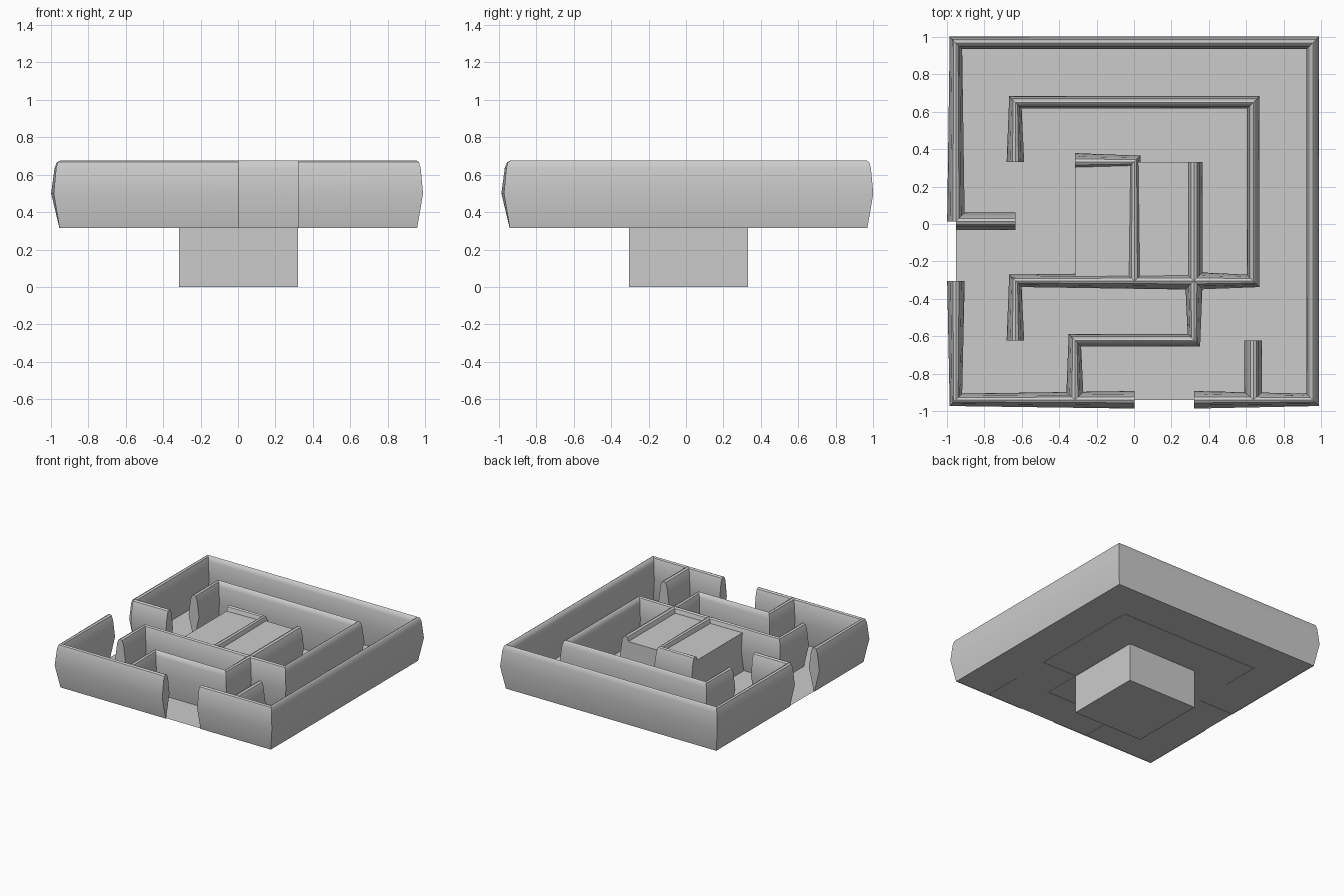
import bpy, bmesh, math
from mathutils import Vector

if "Cube" in bpy.data.objects:
    bpy.data.objects.remove(bpy.data.objects["Cube"])

grey = bpy.data.materials.new("plain grey")
grey.diffuse_color = (0.6, 0.6, 0.6, 1)
grey.use_nodes = True
grey.node_tree.nodes["Principled BSDF"].inputs["Base Color"].default_value = grey.diffuse_color

CELL = 0.318                       # maze grid spacing
CX, CY = 0.002, 0.014              # maze centre
FLOOR_Z = 0.317

# half section of a wall: (share of half thickness, height)
HALF = [(0.06, 0.315), (1.0, 0.5), (0.62, 0.635), (0.35, 0.667)]
SECTION = HALF + [(0.0, 0.675)] + [(-o, z) for o, z in reversed(HALF)]
THICK = 0.047


def grid(i, j):
    return Vector((CX + (i - 3) * CELL, CY + (j - 3) * CELL))


def finish(name, bm):
    bmesh.ops.recalc_face_normals(bm, faces=bm.faces)
    me = bpy.data.meshes.new(name)
    bm.to_mesh(me)
    bm.free()
    me.materials.append(grey)
    ob = bpy.data.objects.new(name, me)
    bpy.context.collection.objects.link(ob)
    return ob


def wall(name, cells):
    """Sweep the bulging wall section along a path of grid points."""
    pts = [grid(*c) for c in cells]
    bm = bmesh.new()
    rings = []
    for k, p in enumerate(pts):
        normals = []
        if k > 0:
            d = (p - pts[k - 1]).normalized()
            normals.append(Vector((-d.y, d.x)))
        if k < len(pts) - 1:
            d = (pts[k + 1] - p).normalized()
            normals.append(Vector((-d.y, d.x)))
        n = sum(normals, Vector((0, 0))).normalized() * THICK
        rings.append([bm.verts.new((p.x + n.x * o, p.y + n.y * o, z)) for o, z in SECTION])
    count = len(SECTION)
    for a, b in zip(rings, rings[1:]):
        for s in range(count):
            t = (s + 1) % count
            bm.faces.new((a[s], a[t], b[t], b[s]))
    bm.faces.new(rings[0])
    bm.faces.new(rings[-1])
    ob = finish(name, bm)
    bpy.ops.object.select_all(action='DESELECT')
    ob.select_set(True)
    bpy.context.view_layer.objects.active = ob
    bpy.ops.object.shade_smooth_by_angle(angle=math.radians(40))


# maze walls
wall("outer_wall", [(0, 3), (0, 6), (6, 6), (6, 0), (4, 0)])
wall("outer_corner_wall", [(0, 2), (0, 0), (3, 0)])
wall("left_stub_wall", [(0, 3), (1, 3)])
wall("front_stub_wall", [(5, 0), (5, 1)])
wall("front_step_wall", [(2, 0), (2, 1), (4, 1), (4, 2)])
wall("front_inner_wall", [(1, 1), (1, 2), (4, 2)])
wall("ring_wall", [(4, 2), (5, 2), (5, 5), (1, 5), (1, 4)])
wall("centre_right_wall", [(4, 2), (4, 4)])
wall("centre_hook_wall", [(2, 4), (3, 4), (3, 2)])

# thin floor sheet
bm = bmesh.new()
bm.faces.new([bm.verts.new((*grid(i, j), FLOOR_Z)) for i, j in ((0, 0), (6, 0), (6, 6), (0, 6))])
finish("maze_floor", bm)

# central cube carrying the maze
bm = bmesh.new()
bmesh.ops.create_cube(bm, size=2 * CELL)
bmesh.ops.translate(bm, verts=bm.verts, vec=(CX, CY, CELL))
finish("centre_cube", bm)
